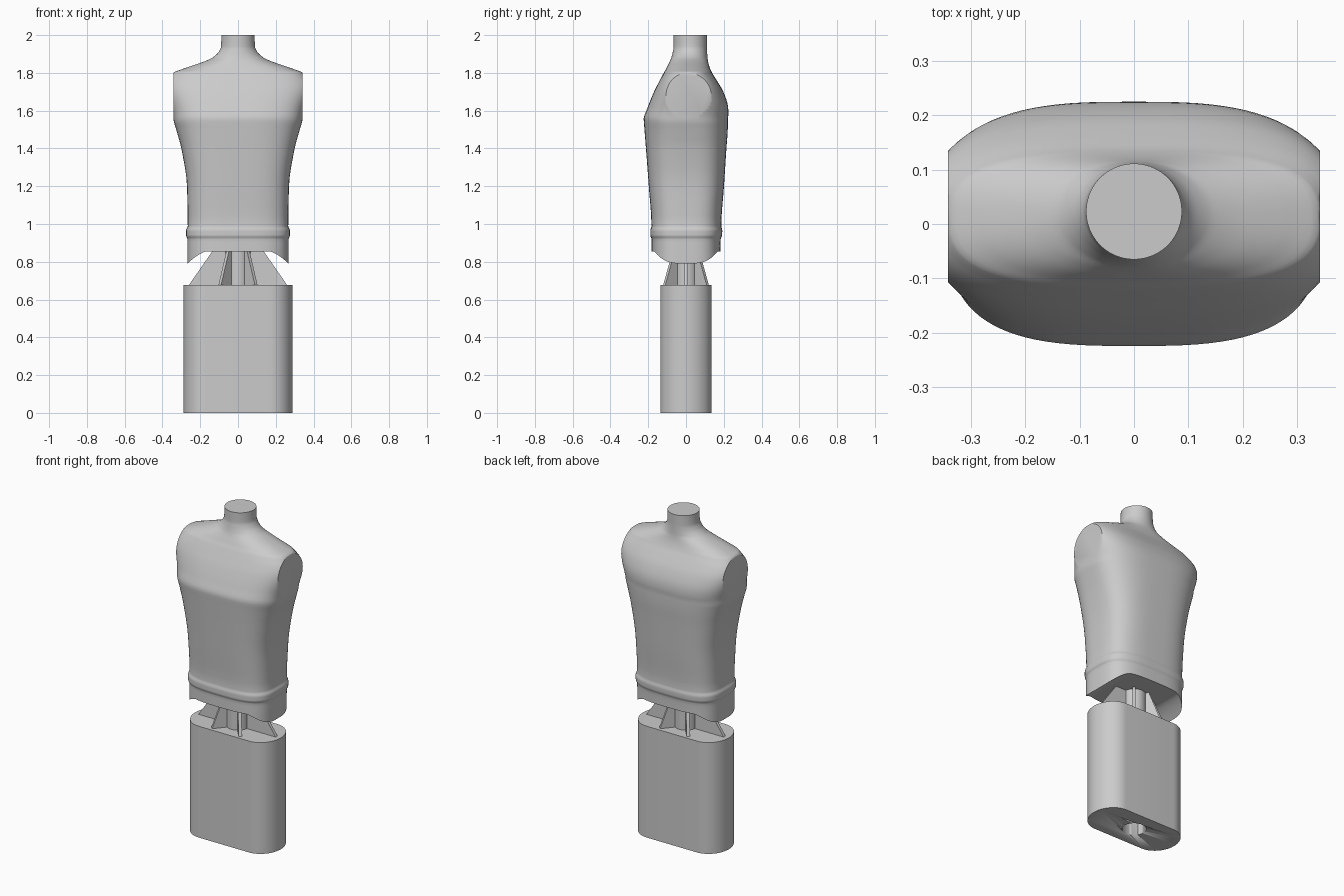
import bpy, bmesh, math
from mathutils import Vector

cube = bpy.data.objects.get("Cube")
if cube:
    bpy.data.objects.remove(cube, do_unlink=True)

grey = bpy.data.materials.new("plain grey")
grey.use_nodes = True
COLOR = (0.6, 0.6, 0.6, 1)
grey.diffuse_color = COLOR
grey.node_tree.nodes["Principled BSDF"].inputs["Base Color"].default_value = COLOR


def finish(bm, name, angle=35):
    bmesh.ops.recalc_face_normals(bm, faces=bm.faces)
    mesh = bpy.data.meshes.new(name)
    bm.to_mesh(mesh)
    bm.free()
    obj = bpy.data.objects.new(name, mesh)
    bpy.context.collection.objects.link(obj)
    mesh.materials.append(grey)
    bpy.ops.object.select_all(action="DESELECT")
    obj.select_set(True)
    bpy.context.view_layer.objects.active = obj
    bpy.ops.object.shade_smooth_by_angle(angle=math.radians(angle))
    return obj


def prism(name, outline, z0, z1):
    bm = bmesh.new()
    face = bm.faces.new([bm.verts.new((x, y, z0)) for x, y in outline])
    top = bmesh.ops.extrude_face_region(bm, geom=[face])["geom"]
    bmesh.ops.translate(bm, vec=(0, 0, z1 - z0),
                        verts=[v for v in top if isinstance(v, bmesh.types.BMVert)])
    return finish(bm, name)


def circle(radius, count=48):
    return [(radius * math.cos(math.tau * i / count), radius * math.sin(math.tau * i / count))
            for i in range(count)]


# Torso sections: height, half width, front y, back y, squareness
SECTIONS = [
    (0.855, 0.268, -0.182, 0.182, 3.2), (0.92, 0.268, -0.182, 0.184, 3.2),
    (0.94, 0.275, -0.189, 0.191, 3.2), (0.965, 0.275, -0.189, 0.192, 3.2),
    (0.99, 0.266, -0.183, 0.187, 3.2), (1.2, 0.270, -0.197, 0.201, 3.2),
    (1.4, 0.300, -0.212, 0.214, 3.1), (1.5, 0.327, -0.220, 0.221, 3),
    (1.56, 0.342, -0.224, 0.222, 3), (1.62, 0.342, -0.208, 0.217, 3),
    (1.7, 0.342, -0.175, 0.192, 3), (1.76, 0.342, -0.142, 0.160, 3),
    (1.8, 0.342, -0.118, 0.138, 2.8), (1.82, 0.295, -0.106, 0.129, 2.6),
    (1.84, 0.238, -0.096, 0.122, 2.4), (1.86, 0.180, -0.086, 0.117, 2.2),
    (1.88, 0.136, -0.078, 0.114, 2), (1.91, 0.103, -0.070, 0.112, 2),
    (1.94, 0.090, -0.065, 0.111, 2), (2.0, 0.088, -0.065, 0.111, 2)]
ARM_X, ARM_Y, ARM_Z, ARM_R = 0.342, 0.02, 1.68, 0.12
RING = 96
STEPS = 4


def smooth(a, b, c, d, t):
    # cubic with slopes taken from the neighbouring sections
    def slope(p, q, r):
        s, u = (q[1] - p[1]) / max(q[0] - p[0], 1e-6), (r[1] - q[1]) / max(r[0] - q[0], 1e-6)
        return 0 if s * u <= 0 else 2 * s * u / (s + u)
    gap = c[0] - b[0]
    m0, m1 = slope(a, b, c) * gap, slope(b, c, d) * gap
    return (b[1] * (1 + 2 * t) * (1 - t) ** 2 + m0 * t * (1 - t) ** 2
            + c[1] * t * t * (3 - 2 * t) + m1 * t * t * (t - 1))


def dense_sections():
    last = len(SECTIONS) - 1
    for i in range(last):
        near = [SECTIONS[min(max(k, 0), last)] for k in range(i - 1, i + 3)]
        for s in range(STEPS):
            t = s / STEPS
            z = near[1][0] + (near[2][0] - near[1][0]) * t
            yield [z] + [smooth(*[(r[0], r[k]) for r in near], t) for k in range(1, 5)]
    yield SECTIONS[-1]


def hem(x):
    t = min(max((abs(x) - 0.165) / 0.103, 0), 1)
    return 0.855 - 0.065 * t ** 1.5


bm = bmesh.new()
rings = []
for z, w, front, back, n in dense_sections():
    depth, mid = (back - front) / 2, (back + front) / 2
    # widen at the shoulders so the side cut comes out round
    chord = ARM_R ** 2 - (z - ARM_Z) ** 2
    if chord > 0:
        w = ARM_X / (1 - (math.sqrt(chord) / depth) ** n) ** (1 / n)
        mid += (ARM_Y - mid) * chord / ARM_R ** 2 * 0.5
    ring = []
    for j in range(RING):
        c, s = math.cos(math.tau * j / RING), math.sin(math.tau * j / RING)
        x = math.copysign(abs(c) ** (2 / n), c) * w
        y = math.copysign(abs(s) ** (2 / n), s) * depth + mid
        ring.append(bm.verts.new((x, y, z if rings else hem(x))))
    rings.append(ring)
for low, high in zip(rings, rings[1:]):
    for j in range(RING):
        k = (j + 1) % RING
        bm.faces.new((low[j], low[k], high[k], high[j]))
bm.faces.new(rings[-1])
# arched underside
base = rings[0]
for j in range(RING // 2):
    quad = [base[j], base[j + 1], base[(RING - j - 1) % RING], base[(RING - j) % RING]]
    bm.faces.new(list(dict.fromkeys(quad)))
# flat round arm cuts
for side in (1, -1):
    bmesh.ops.bisect_plane(bm, geom=bm.verts[:] + bm.edges[:] + bm.faces[:], dist=1e-5,
                           plane_co=(side * ARM_X, 0, 0), plane_no=(side, 0, 0),
                           clear_outer=True)
    rim = [e for e in bm.edges if e.is_boundary]
    bmesh.ops.edgeloop_fill(bm, edges=rim)
finish(bm, "torso", 40)

# Base block with rounded ends
END, RX, RY = 0.17, 0.119, 0.136
outline = []
for side in (1, -1):
    for i in range(25):
        a = math.pi * (i / 24 - 0.5)
        outline.append((side * (END + RX * math.cos(a)), side * RY * math.sin(a)))
block = prism("base_block", outline, 0, 0.677)

# Socket in the underside
cutter = prism("socket_cutter", circle(0.066), -0.1, 0.6)
cutter.hide_render = True
cut = block.modifiers.new("socket", "BOOLEAN")
cut.object = cutter
cut.operation = "DIFFERENCE"
cut.solver = "EXACT"
bpy.context.view_layer.objects.active = block
bpy.ops.object.modifier_apply(modifier="socket")
bpy.data.objects.remove(cutter, do_unlink=True)

# Post and its braces
prism("post", circle(0.066), 0.67, 0.87)


def brace(name, angle, foot, top):
    out = Vector((math.cos(angle), math.sin(angle), 0))
    across = Vector((-out.y, out.x, 0)) * 0.009
    shape = [(0.05, 0.67), (foot, 0.677), (top, 0.857), (0.05, 0.857)]
    bm = bmesh.new()
    sides = [[bm.verts.new(out * r + across * s + Vector((0, 0, z))) for r, z in shape]
             for s in (1, -1)]
    for side in sides:
        bm.faces.new(side)
    for i in range(4):
        k = (i + 1) % 4
        bm.faces.new((sides[0][i], sides[0][k], sides[1][k], sides[1][i]))
    finish(bm, name)


for side, word in ((0, "left"), (math.pi, "right")):
    brace(word + "_brace", side, 0.26, 0.135)
    for turn, end in ((50, "a"), (-50, "b")):
        brace(word + "_diagonal_brace_" + end, side + math.radians(turn), 0.15, 0.085)
